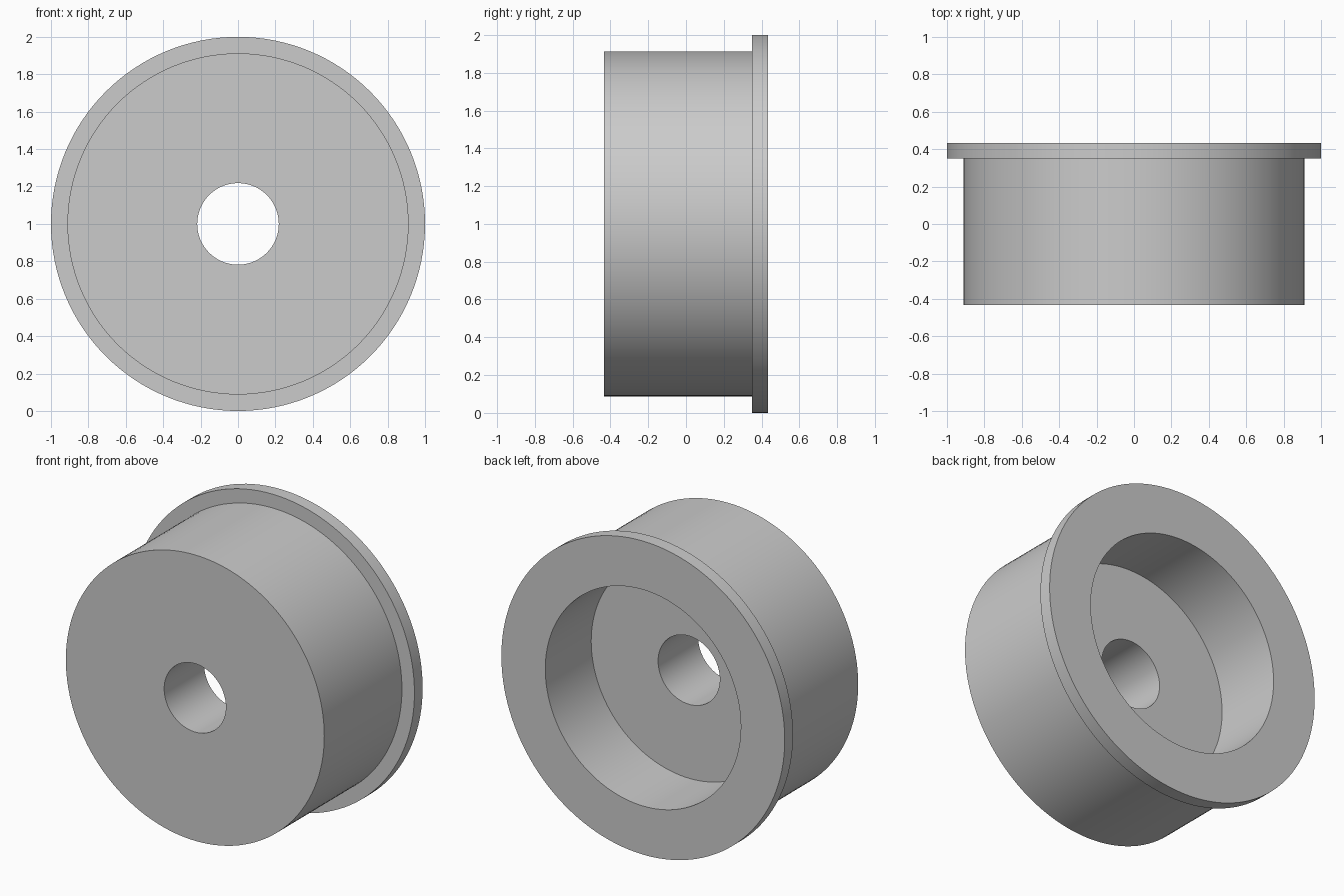
import bpy
import math

cube = bpy.data.objects.get("Cube")
if cube:
    bpy.data.objects.remove(cube, do_unlink=True)

SEGMENTS = 128

# Wall profile as (radius, y), a closed loop revolved around the y axis
hole, recess, body, rim = 0.218, 0.69, 0.912, 1.0
front, floor, step, back = -0.433, -0.03, 0.35, 0.433
profile = [(hole, front), (body, front), (body, step), (rim, step),
           (rim, back), (recess, back), (recess, floor), (hole, floor)]

# Plain grey material
grey = bpy.data.materials.new("grey")
grey.use_nodes = True
colour = (0.6, 0.6, 0.6, 1.0)
grey.diffuse_color = colour
grey.node_tree.nodes["Principled BSDF"].inputs["Base Color"].default_value = colour


def revolve(name, points, material):
    """Revolve a closed profile around the y axis, centred at z = 1."""
    n = len(points)
    verts, faces = [], []
    for s in range(SEGMENTS):
        a = 2 * math.pi * s / SEGMENTS
        verts += [(r * math.cos(a), y, 1 + r * math.sin(a)) for r, y in points]
        t = (s + 1) % SEGMENTS
        for i in range(n):
            j = (i + 1) % n
            faces.append((s * n + i, s * n + j, t * n + j, t * n + i))
    mesh = bpy.data.meshes.new(name)
    mesh.from_pydata(verts, [], faces)
    mesh.materials.append(material)
    obj = bpy.data.objects.new(name, mesh)
    bpy.context.collection.objects.link(obj)
    return obj


# Flanged bushing with a through hole and a recess in the back
bushing = revolve("flanged_bushing", profile, grey)
bpy.context.view_layer.objects.active = bushing
bushing.select_set(True)

# Consistent outward normals, then smooth walls with sharp rims
bpy.ops.object.mode_set(mode='EDIT')
bpy.ops.mesh.select_all(action='SELECT')
bpy.ops.mesh.normals_make_consistent(inside=False)
bpy.ops.object.mode_set(mode='OBJECT')
bpy.ops.object.shade_smooth_by_angle(angle=math.radians(30))
